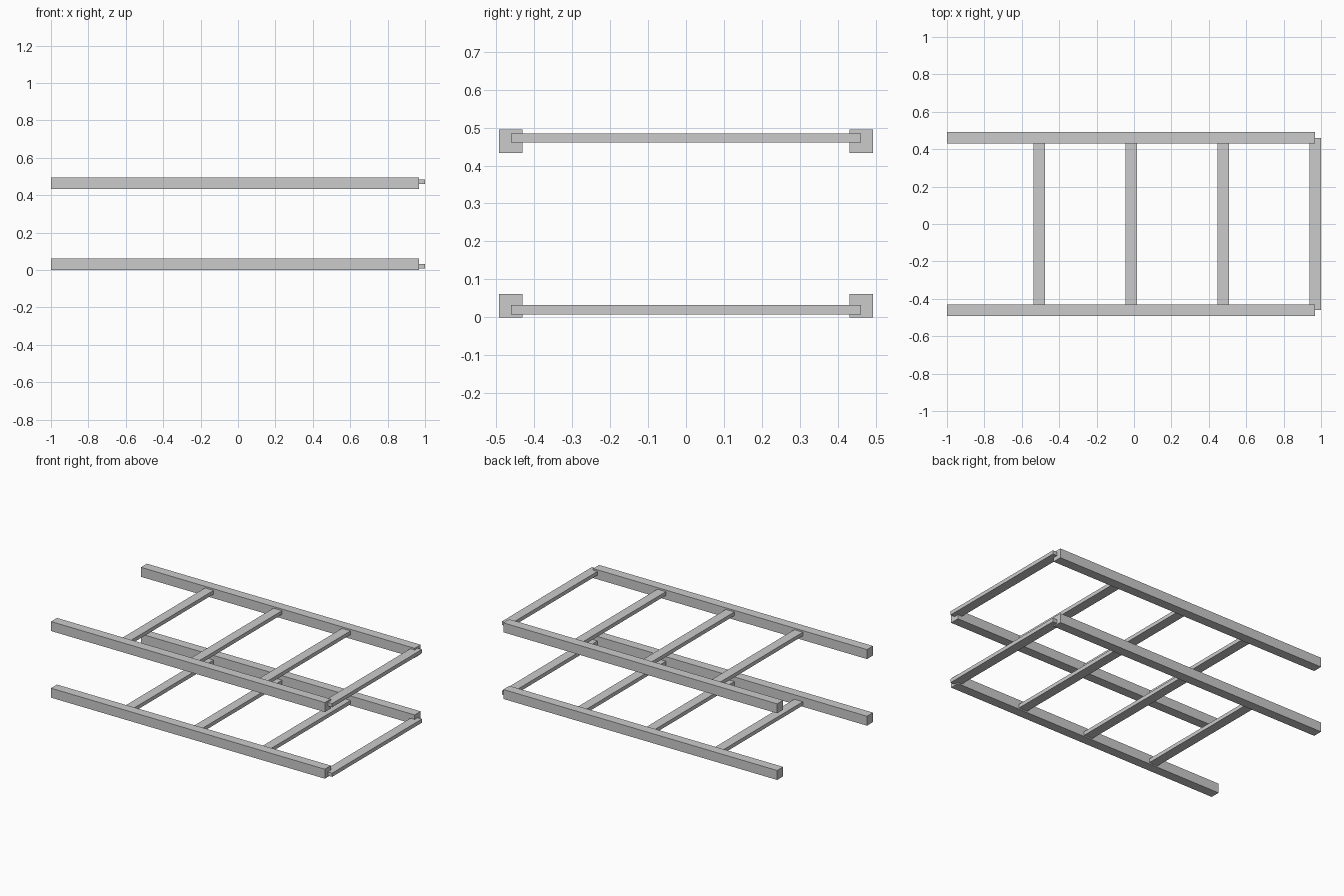
import bpy

if "Cube" in bpy.data.objects:
    bpy.data.objects.remove(bpy.data.objects["Cube"])


def box(name, lo, hi):
    bpy.ops.mesh.primitive_cube_add(size=1, location=[(a + b) / 2 for a, b in zip(lo, hi)])
    ob = bpy.context.object
    ob.name = name
    ob.scale = [b - a for a, b in zip(lo, hi)]
    bpy.ops.object.transform_apply(location=False, rotation=False, scale=True)
    return ob


BAR = 0.0615          # rail section and rung width
X0, X1 = -1.0, 0.969  # rail ends
STEP = (X1 - X0) / 4

# two ladder frames: (name, rail bottom, rung bottom)
for level, rail_z, rung_z in (("lower", 0.0, 0.008), ("upper", 0.433, 0.460)):
    # long side rails
    for side, y in (("front", -0.4615), ("back", 0.4615)):
        box(f"{level}_{side}_rail", (X0, y - BAR / 2, rail_z), (X1, y + BAR / 2, rail_z + BAR))
    # flat rungs let into the rails, the last one centred on the rail ends
    for i in range(1, 5):
        x = X0 + i * STEP
        box(f"{level}_rung_{i}", (x - BAR / 2, -0.461, rung_z), (x + BAR / 2, 0.461, rung_z + 0.0242))
